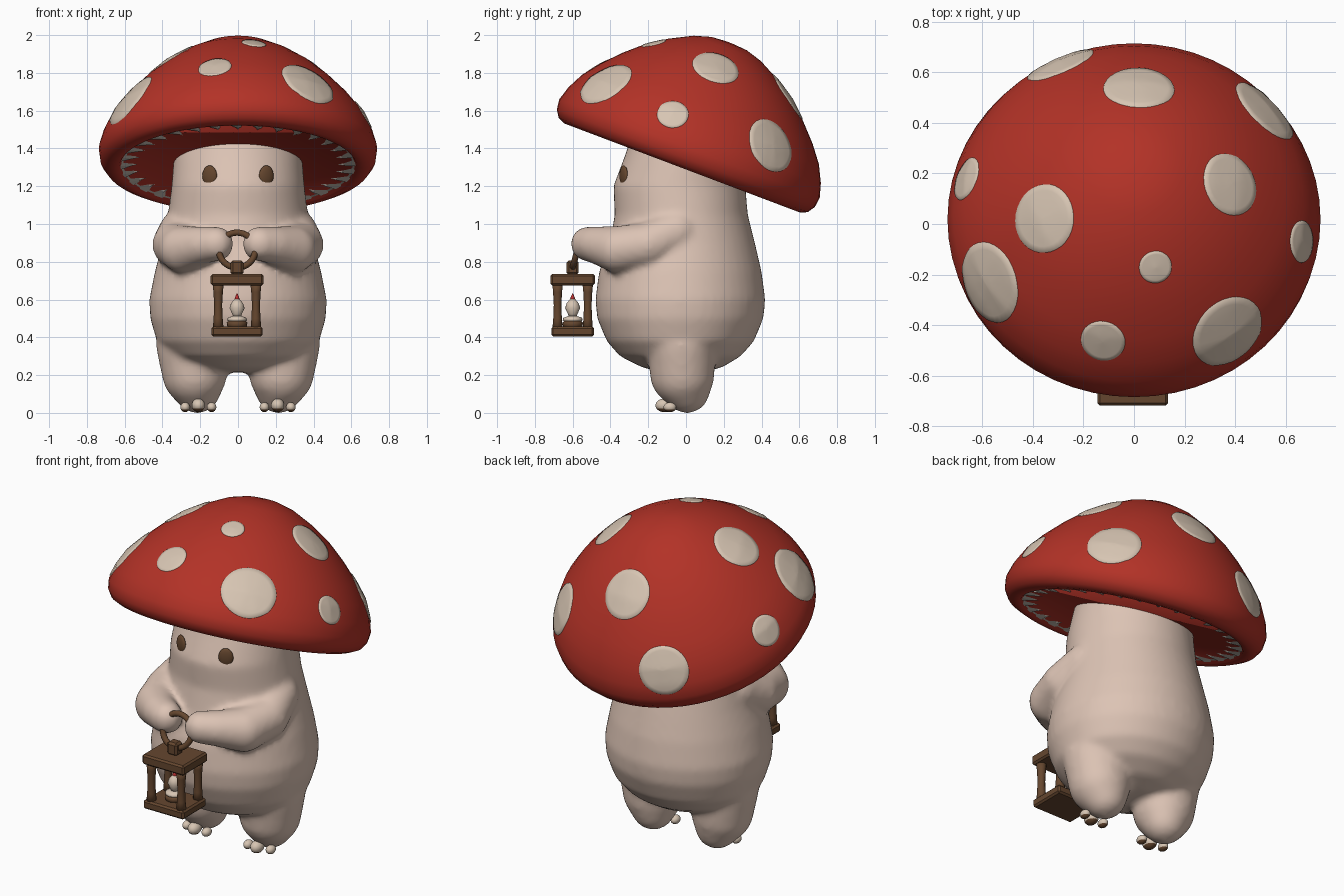
import bpy, bmesh, math
from mathutils import Matrix, Vector
from mathutils.bvhtree import BVHTree

if "Cube" in bpy.data.objects:
    bpy.data.objects.remove(bpy.data.objects["Cube"])


def material(name, rgb):
    m = bpy.data.materials.new(name)
    m.use_nodes = True
    m.diffuse_color = (*rgb, 1)
    m.node_tree.nodes["Principled BSDF"].inputs["Base Color"].default_value = (*rgb, 1)
    return m


RED = material("cap red", (0.45, 0.032, 0.02))
SPOT = material("spot cream", (0.68, 0.56, 0.45))
SKIN = material("skin beige", (0.72, 0.55, 0.46))
GILL = material("gill grey", (0.62, 0.56, 0.49))
WOOD = material("wood brown", (0.13, 0.062, 0.028))
FLAME = material("flame red", (0.5, 0.03, 0.03))


def finish(name, bm, *mats, smooth=True):
    bmesh.ops.recalc_face_normals(bm, faces=bm.faces[:])
    mesh = bpy.data.meshes.new(name)
    bm.to_mesh(mesh)
    bm.free()
    for m in mats:
        mesh.materials.append(m)
    for p in mesh.polygons:
        p.use_smooth = smooth
    ob = bpy.data.objects.new(name, mesh)
    bpy.context.collection.objects.link(ob)
    return ob


def skin_rings(bm, rings):
    """Bridge consecutive closed rings of points with quads."""
    rows = [[bm.verts.new(p) for p in ring] for ring in rings]
    n = len(rows[0])
    for a, b in zip(rows, rows[1:]):
        for i in range(n):
            j = (i + 1) % n
            bm.faces.new((a[i], a[j], b[j], b[i]))
    return rows


def circle(n, rx, ry, z, cy=0):
    return [Vector((rx * math.cos(t), cy + ry * math.sin(t), z))
            for t in (2 * math.pi * i / n for i in range(n))]


def lathe(profile, n, matrix=Matrix()):
    bm = bmesh.new()
    rows = skin_rings(bm, [circle(n, r, r, z) for r, z in profile])
    bm.faces.new(rows[0])
    bm.faces.new(rows[-1])
    bmesh.ops.transform(bm, matrix=matrix, verts=bm.verts[:])
    return bm


def ball(bm, pos, size, rot=Matrix(), seg=20):
    m = Matrix.Translation(pos) @ rot @ Matrix.Diagonal((*size, 1))
    bmesh.ops.create_uvsphere(bm, u_segments=seg, v_segments=seg // 2 + 2, radius=1, matrix=m)


def limb(bm, side, points, steps=8):
    """Chain of overlapping balls through (x, y, z, radius) points."""
    for a, b in zip(points, points[1:]):
        for i in range(steps + 1):
            x, y, z, r = Vector(a).lerp(Vector(b), i / steps)
            ball(bm, (side * x, y, z), (r, r, r))


# Tilted cap with a rolled rim
TILT = Matrix.Translation((0, 0.015, 1.39)) @ Matrix.Rotation(math.radians(-20.7), 4, "X")
cap_profile = [(0.02, 0.61), (0.1, 0.604), (0.19, 0.577), (0.31, 0.515), (0.42, 0.44),
               (0.51, 0.36), (0.6, 0.265), (0.67, 0.175), (0.715, 0.085), (0.737, 0.01),
               (0.73, -0.045), (0.705, -0.083), (0.67, -0.1), (0.63, -0.098), (0.615, -0.08)]
bm = lathe(cap_profile, 56, TILT)
bmesh.ops.recalc_face_normals(bm, faces=bm.faces[:])
cap_tree = BVHTree.FromBMesh(bm)
finish("cap", bm, RED)

# Pleated gills under the cap
bm = bmesh.new()
pleats = []
for r, z, depth in ((0.635, -0.09, 0), (0.56, -0.075, 0.012), (0.42, -0.04, 0.018), (0.25, 0, 0.01)):
    ring = circle(64, r, r, z)
    for i, p in enumerate(ring):
        p.z += depth * (1 if i % 2 else -1)
    pleats.append([TILT @ p for p in ring])
skin_rings(bm, pleats)
finish("gills", bm, GILL, smooth=False)

# Spots laid on the cap surface: position and radius
spots = [(0.02, 0.55, 1.68, 0.145), (-0.29, 0.63, 1.33, 0.145), (0.5, 0.43, 1.4, 0.155),
         (0.375, 0.155, 1.82, 0.13), (0.66, -0.07, 1.58, 0.085), (0.36, -0.42, 1.72, 0.16),
         (0.085, -0.17, 1.955, 0.066), (-0.12, -0.45, 1.81, 0.09), (-0.35, 0.02, 1.86, 0.14),
         (-0.57, -0.23, 1.66, 0.17), (-0.665, 0.18, 1.5, 0.09)]
bm = bmesh.new()
for x, y, z, radius in spots:
    centre, normal, _, _ = cap_tree.find_nearest(Vector((x, y, z)))
    frame = Matrix.Translation(centre) @ normal.to_track_quat("Z", "Y").to_matrix().to_4x4()
    rings = []
    for k in (1, 0.97, 0.8, 0.6, 0.4, 0.2, 0.03):
        ring = []
        for p in circle(32, radius * k, radius * k, 0):
            hit, n, _, _ = cap_tree.find_nearest(frame @ p)
            ring.append(hit + n * (-0.002 if k == 1 else 0.008 - 0.004 * k))
        rings.append(ring)
    bm.faces.new(skin_rings(bm, rings)[-1])
finish("cap_spots", bm, SPOT)

# Body, legs and arms fused into one soft skin
bm = bmesh.new()
body = [(0.215, -0.02, 0.1, 0.1), (0.24, -0.02, 0.23, 0.21), (0.3, -0.03, 0.36, 0.32),
        (0.38, -0.03, 0.43, 0.39), (0.5, -0.03, 0.465, 0.44), (0.6, -0.03, 0.47, 0.45),
        (0.75, -0.03, 0.44, 0.43), (0.9, -0.02, 0.4, 0.385), (1.05, -0.025, 0.37, 0.352),
        (1.2, -0.035, 0.352, 0.35), (1.35, -0.01, 0.34, 0.318), (1.52, 0, 0.3, 0.27)]
rows = skin_rings(bm, [circle(48, rx, ry, z, cy) for z, cy, rx, ry in body])
bm.faces.new(rows[0])
bm.faces.new(rows[-1])
arm = [(0.3, -0.05, 0.96, 0.12), (0.335, -0.2, 0.89, 0.12), (0.29, -0.36, 0.865, 0.125),
       (0.19, -0.47, 0.888, 0.1), (0.115, -0.52, 0.895, 0.092)]
leg = [(0.25, -0.025, 0.36, 0.185), (0.23, -0.02, 0.21, 0.173), (0.215, 0.005, 0.12, 0.122)]
for side in (-1, 1):
    limb(bm, side, arm)
    limb(bm, side, leg)
skin = finish("body", bm, SKIN)
remesh = skin.modifiers.new("Fuse", "REMESH")
remesh.mode = "VOXEL"
remesh.voxel_size = 0.018
remesh.use_smooth_shade = True
soften = skin.modifiers.new("Soften", "SMOOTH")
soften.factor = 0.5
soften.iterations = 8

# Eyes set on the face
deps = bpy.context.evaluated_depsgraph_get()
face_tree = BVHTree.FromObject(skin, deps)
for side, label in ((1, "left"), (-1, "right")):
    hit, n, _, _ = face_tree.ray_cast(Vector((side * 0.15, -2, 1.255)), Vector((0, 1, 0)))
    bm = bmesh.new()
    turn = Matrix.Rotation(math.atan2(n.x, -n.y), 4, "Z")
    ball(bm, hit, (0.042, 0.016, 0.055), turn)
    finish(label + "_eye", bm, WOOD)

    # Toes with dark undersides
    bm = bmesh.new()
    for x, y, r in ((0.14, -0.1, 0.026), (0.21, -0.115, 0.036), (0.28, -0.085, 0.026)):
        ball(bm, (side * x, y, r + 0.004), (r, r * 1.3, r), seg=14)
    for f in bm.faces:
        f.material_index = int(f.calc_center_median().z < 0.02)
    finish(label + "_toes", bm, SPOT, WOOD)

# Lantern frame: two plates, four crooked posts, knob and ring
LX, LY = -0.005, -0.6


def box(name, z0, z1, hx, hy, mat, bevel):
    bm = bmesh.new()
    m = Matrix.Translation((LX, LY, (z0 + z1) / 2)) @ Matrix.Diagonal((2 * hx, 2 * hy, z1 - z0, 1))
    bmesh.ops.create_cube(bm, size=1, matrix=m)
    bmesh.ops.bevel(bm, geom=bm.edges[:], offset=bevel, segments=1, affect="EDGES")
    finish(name, bm, mat, smooth=False)


box("lantern_base", 0.405, 0.457, 0.136, 0.113, WOOD, 0.01)
box("lantern_roof", 0.675, 0.735, 0.14, 0.118, WOOD, 0.01)
box("lantern_knob", 0.73, 0.808, 0.034, 0.032, WOOD, 0.012)
post = [(0.029, 0.44), (0.024, 0.5), (0.021, 0.57), (0.025, 0.64), (0.03, 0.69)]
for sx in (-1, 1):
    for sy in (-1, 1):
        where = Matrix.Translation((LX + sx * 0.1, LY + sy * 0.08, 0))
        finish("lantern_post", lathe(post, 10, where), WOOD)

bm = bmesh.new()
ring = Matrix.Translation((LX, -0.575, 0.862)) @ Matrix.Rotation(math.radians(-15), 4, "X")
tube = []
for i in range(33):
    a = 2 * math.pi * i / 32
    out = Vector((math.cos(a), 0, math.sin(a)))
    tube.append([ring @ (out * (0.096 + p.x) + Vector((0, p.y, 0)))
                 for p in circle(10, 0.017, 0.017, 0)])
skin_rings(bm, tube)
bmesh.ops.remove_doubles(bm, verts=bm.verts[:], dist=0.0001)
finish("lantern_ring", bm, WOOD)

# Candle on a saucer with a flame
middle = Matrix.Translation((LX, LY, 0))
for name, profile, mat in (
        ("candle_stand", [(0.05, 0.45), (0.055, 0.478), (0.045, 0.486)], WOOD),
        ("candle_saucer", [(0.035, 0.48), (0.053, 0.49), (0.05, 0.503), (0.025, 0.512)], SPOT),
        ("candle", [(0.02, 0.508), (0.026, 0.525), (0.04, 0.555), (0.032, 0.58), (0.012, 0.605)], SPOT),
        ("flame", [(0.012, 0.59), (0.014, 0.602), (0.008, 0.618), (0.002, 0.632)], FLAME)):
    finish(name, lathe(profile, 16, middle), mat)
